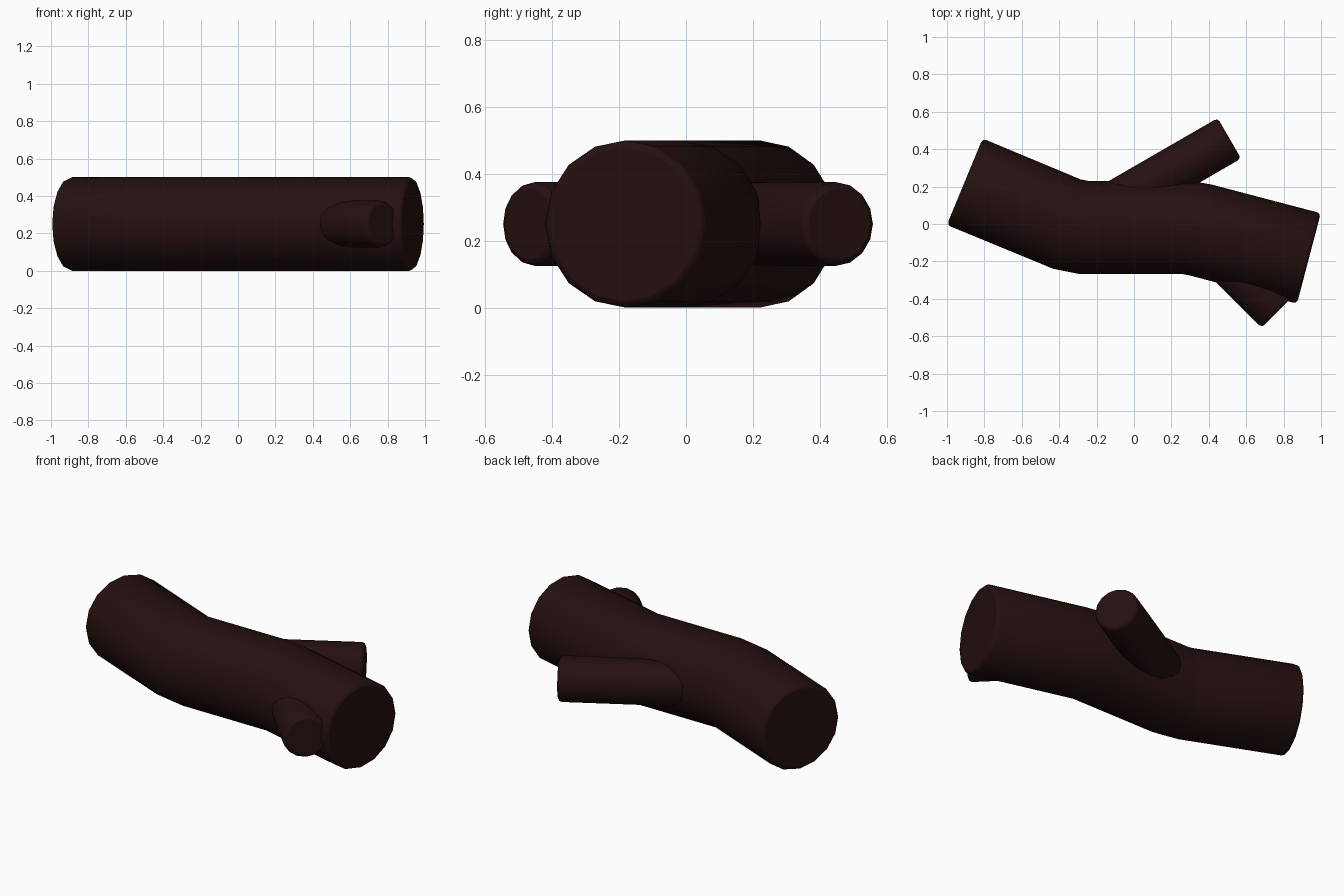
import bpy, bmesh, math
from mathutils import Vector

cube = bpy.data.objects.get("Cube")
if cube:
    bpy.data.objects.remove(cube, do_unlink=True)

SIDES = 16
MID_Z = 0.25
BEVEL = 0.02

# Dark bark colour
bark = bpy.data.materials.new("dark_bark")
bark.use_nodes = True
bark_colour = (0.019, 0.005, 0.005, 1)
bark.diffuse_color = bark_colour
shader = bark.node_tree.nodes["Principled BSDF"]
shader.inputs["Base Color"].default_value = bark_colour
shader.inputs["Roughness"].default_value = 0.9


def log(name, path, radius):
    """Round log swept along a level path, with softened end rims."""
    pts = [Vector((x, y, MID_Z)) for x, y in path]
    start = (pts[1] - pts[0]).normalized()
    end = (pts[-1] - pts[-2]).normalized()
    rings = []
    rim = [(0, BEVEL), (BEVEL * 0.3, BEVEL * 0.3), (BEVEL, 0)]
    for along, inset in rim:
        rings.append((pts[0] + start * along, start, radius - inset))
    for before, here, after in zip(pts, pts[1:], pts[2:]):
        tangent = (here - before).normalized() + (after - here).normalized()
        rings.append((here, tangent.normalized(), radius))
    for along, inset in reversed(rim):
        rings.append((pts[-1] - end * along, end, radius - inset))

    bm = bmesh.new()
    up = Vector((0, 0, 1))
    loops = []
    for centre, tangent, r in rings:
        side = up.cross(tangent)
        angles = [math.tau * i / SIDES for i in range(SIDES)]
        loops.append([bm.verts.new(centre + r * (side * math.cos(a) + up * math.sin(a)))
                      for a in angles])
    for a, b in zip(loops, loops[1:]):
        for i in range(SIDES):
            j = (i + 1) % SIDES
            bm.faces.new((a[i], a[j], b[j], b[i])).smooth = True
    bm.faces.new(loops[0])
    bm.faces.new(loops[-1])
    bmesh.ops.recalc_face_normals(bm, faces=bm.faces)
    mesh = bpy.data.meshes.new(name)
    bm.to_mesh(mesh)
    bm.free()
    mesh.materials.append(bark)
    obj = bpy.data.objects.new(name, mesh)
    bpy.context.collection.objects.link(obj)
    return obj


# Main trunk with two gentle bends
log("trunk", [(-0.905, 0.226), (-0.36, 0.0), (-0.27, -0.018),
              (0.28, -0.018), (0.36, -0.033), (0.935, -0.184)], 0.25)

# Side branches rooted inside the trunk
log("back_branch", [(-0.11, 0.1), (0.51, 0.458)], 0.125)
log("front_branch", [(0.4, -0.095), (0.771, -0.466)], 0.125)
